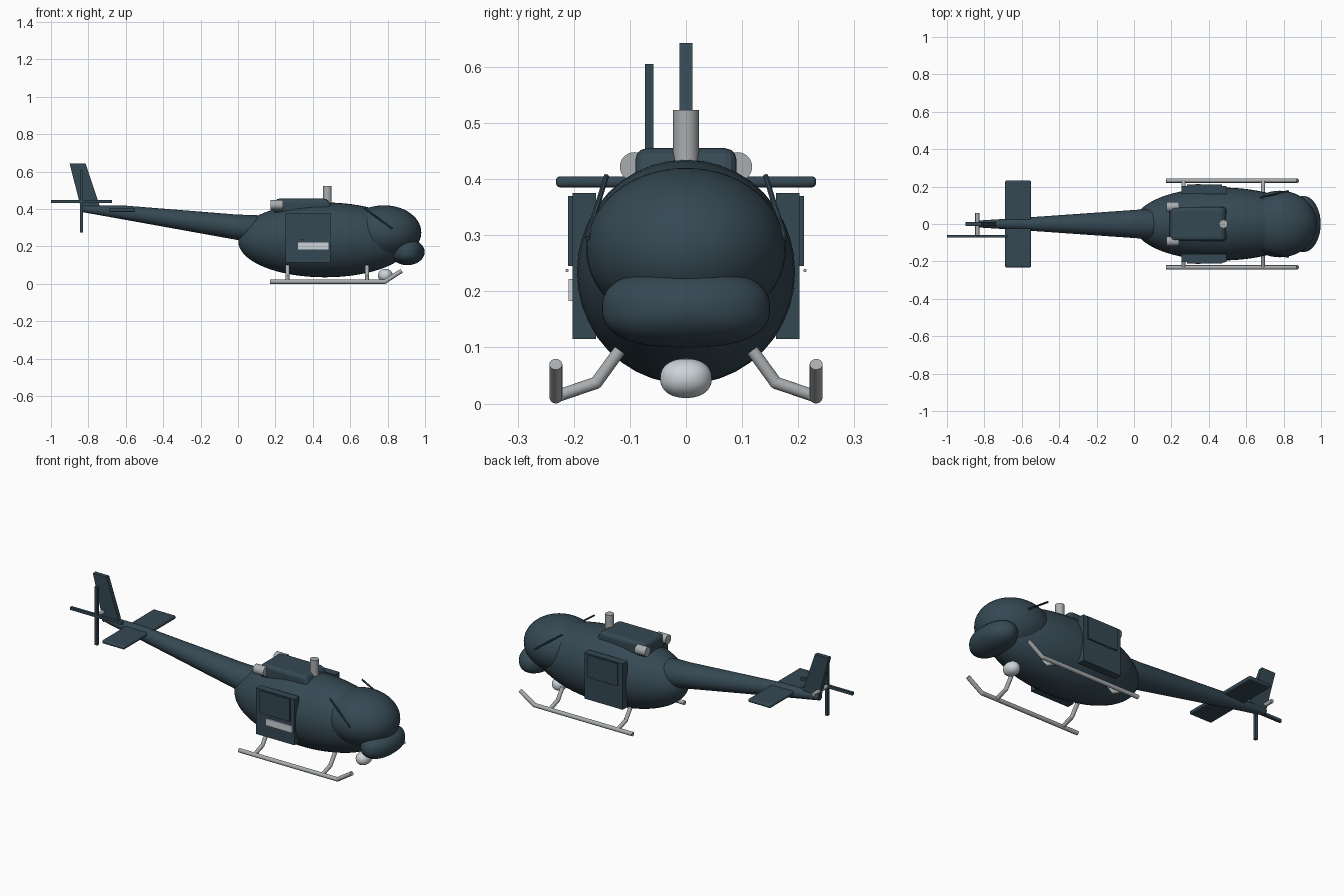
import bpy, bmesh, math
from mathutils import Vector

cube = bpy.data.objects.get("Cube")
if cube:
    bpy.data.objects.remove(cube, do_unlink=True)


def material(name, rgb):
    m = bpy.data.materials.new(name)
    m.use_nodes = True
    m.diffuse_color = (*rgb, 1)
    m.node_tree.nodes["Principled BSDF"].inputs["Base Color"].default_value = (*rgb, 1)
    return m


NAVY = material("dark slate blue", (0.036, 0.066, 0.088))
GREY = material("metal grey", (0.40, 0.42, 0.43))
LIGHT = material("pale lamp", (0.60, 0.65, 0.68))


def finish(bm, name, mat, smooth=True, bevel=0):
    bmesh.ops.recalc_face_normals(bm, faces=bm.faces[:])
    mesh = bpy.data.meshes.new(name)
    bm.to_mesh(mesh)
    bm.free()
    mesh.materials.append(mat)
    ob = bpy.data.objects.new(name, mesh)
    bpy.context.collection.objects.link(ob)
    if bevel:
        mod = ob.modifiers.new("rounded edges", 'BEVEL')
        mod.width, mod.segments = bevel, 3
    if smooth:
        bpy.ops.object.select_all(action='DESELECT')
        ob.select_set(True)
        bpy.context.view_layer.objects.active = ob
        bpy.ops.object.shade_smooth_by_angle(angle=math.radians(40))
    return ob


def loft(name, stations, mat, sides=40):
    """Elliptical sections along x: (x, half width, centre z, half height)."""
    bm = bmesh.new()
    rings = []
    for x, w, zc, h in stations:
        angles = [2 * math.pi * i / sides for i in range(sides)]
        rings.append([bm.verts.new((x, w * math.cos(a), zc + h * math.sin(a))) for a in angles])
    for a, b in zip(rings, rings[1:]):
        for i in range(sides):
            j = (i + 1) % sides
            bm.faces.new((a[i], a[j], b[j], b[i]))
    bm.faces.new(rings[0])
    bm.faces.new(rings[-1])
    return finish(bm, name, mat)


def ellipsoid(name, centre, radii, mat, power=1.0):
    """Power below one squares off the outline seen along x."""
    bm = bmesh.new()
    bmesh.ops.create_uvsphere(bm, u_segments=48, v_segments=28, radius=1)
    for v in bm.verts:
        x, y, z = v.co
        r = math.hypot(y, z)
        if r > 1e-5:
            c, s = y / r, z / r
            y = r * math.copysign(abs(c) ** power, c)
            z = r * math.copysign(abs(s) ** power, s)
        v.co = [p + q * k for p, q, k in zip(centre, (x, y, z), radii)]
    return finish(bm, name, mat)


def box(name, low, high, mat, bevel=0):
    bm = bmesh.new()
    bmesh.ops.create_cube(bm, size=1)
    for v in bm.verts:
        v.co = [(a + b) / 2 + c * abs(b - a) for a, b, c in zip(low, high, v.co)]
    return finish(bm, name, mat, bevel > 0, bevel)


def rod(name, points, radius, mat, sides=16):
    bm = bmesh.new()
    for a, b in zip(points, points[1:]):
        a, b = Vector(a), Vector(b)
        d = b - a
        m = d.to_track_quat('Z', 'Y').to_matrix().to_4x4()
        m.translation = (a + b) / 2
        bmesh.ops.create_cone(bm, cap_ends=True, segments=sides, radius1=radius,
                              radius2=radius, depth=d.length, matrix=m)
    for p in points[1:-1]:
        ret = bmesh.ops.create_uvsphere(bm, u_segments=sides, v_segments=8, radius=radius)
        bmesh.ops.translate(bm, verts=ret["verts"], vec=p)
    return finish(bm, name, mat)


def prism(name, outline, half, mat):
    """Side outline in x and z, thickened along y."""
    bm = bmesh.new()
    face = bm.faces.new([bm.verts.new((x, -half, z)) for x, z in outline])
    ret = bmesh.ops.extrude_face_region(bm, geom=[face])
    verts = [g for g in ret["geom"] if isinstance(g, bmesh.types.BMVert)]
    bmesh.ops.translate(bm, verts=verts, vec=(0, 2 * half, 0))
    return finish(bm, name, mat, False)


# Fuselage, canopy and chin
cx, cz, rx = 0.465, 0.235, 0.465
body = []
for i in range(1, 32):
    t = math.pi * i / 32
    s = math.sin(t) ** 0.95
    body.append((cx - rx * math.cos(t), 0.195 * s, cz, 0.2 * s))
loft("fuselage", body, NAVY)
ellipsoid("canopy", (0.78, 0, 0.275), (0.2, 0.178, 0.145), NAVY)
ellipsoid("chin", (0.905, 0, 0.17), (0.093, 0.15, 0.07), NAVY, 0.8)

# Tail boom, fin and stabilizer
loft("tail_boom", [(-0.84, 0.018, 0.403, 0.018), (-0.6, 0.033, 0.38, 0.038),
                   (0.0, 0.075, 0.302, 0.068), (0.1, 0.082, 0.29, 0.078),
                   (0.14, 0.06, 0.29, 0.06)], NAVY)
prism("tail_fin", [(-0.9, 0.643), (-0.815, 0.643), (-0.74, 0.42), (-0.835, 0.385)], 0.012, NAVY)
box("stabilizer", (-0.69, -0.232, 0.385), (-0.55, 0.232, 0.405), NAVY, 0.008)

# Tail rotor
hx, hz = -0.838, 0.44
box("tail_rotor_upright_blade", (hx - 0.008, -0.073, 0.275), (hx + 0.008, -0.058, 0.605), NAVY)
box("tail_rotor_level_blade", (-1.0, -0.073, hz - 0.008), (-0.675, -0.058, hz + 0.008), NAVY)
rod("tail_rotor_shaft", [(hx, -0.058, hz), (hx, 0.06, hz)], 0.011, GREY)

# Engine cowl and mast
prism_cowl = prism("engine_cowl", [(0.185, 0.38), (0.2, 0.455), (0.48, 0.455), (0.505, 0.4), (0.48, 0.36)],
                   0.09, NAVY)
mod = prism_cowl.modifiers.new("rounded edges", 'BEVEL')
mod.width, mod.segments = 0.02, 3
rod("rotor_mast", [(0.478, 0, 0.4), (0.478, 0, 0.523)], 0.023, GREY, 24)

# Belly lamp
ellipsoid("belly_lamp", (0.788, 0, 0.045), (0.04, 0.046, 0.035), LIGHT, 0.9)

# Parts on both sides
for side, s in (("left", 1), ("right", -1)):
    def span(a, b):
        return sorted((s * a, s * b))

    lo, hi = span(0.16, 0.202)
    box(side + "_door", (0.255, lo, 0.115), (0.495, hi, 0.375), NAVY)
    lo, hi = span(0.2, 0.21)
    box(side + "_door_window", (0.283, lo, 0.245), (0.47, hi, 0.37), NAVY)
    rod(side + "_door_handle", [(0.33, s * 0.212, 0.237), (0.355, s * 0.212, 0.237)], 0.003, GREY, 8)
    rod(side + "_exhaust", [(0.175, s * 0.092, 0.422), (0.24, s * 0.092, 0.422)], 0.026, GREY, 24)
    rod(side + "_windscreen_rod", [(0.675, s * 0.142, 0.405), (0.825, s * 0.176, 0.295)], 0.005, NAVY, 8)
    y = s * 0.232
    rod(side + "_skid", [(0.17, y, 0.0115), (0.785, y, 0.0115), (0.875, y, 0.07)], 0.0115, GREY)
    for place, x in (("rear", 0.265), ("front", 0.69)):
        rod(f"{side}_{place}_skid_leg",
            [(x, s * 0.118, 0.095), (x, s * 0.16, 0.037), (x, y, 0.0125)], 0.011, GREY)

# Step panel on the right door
box("right_door_panel", (0.32, -0.209, 0.183), (0.485, -0.2, 0.222), LIGHT)
